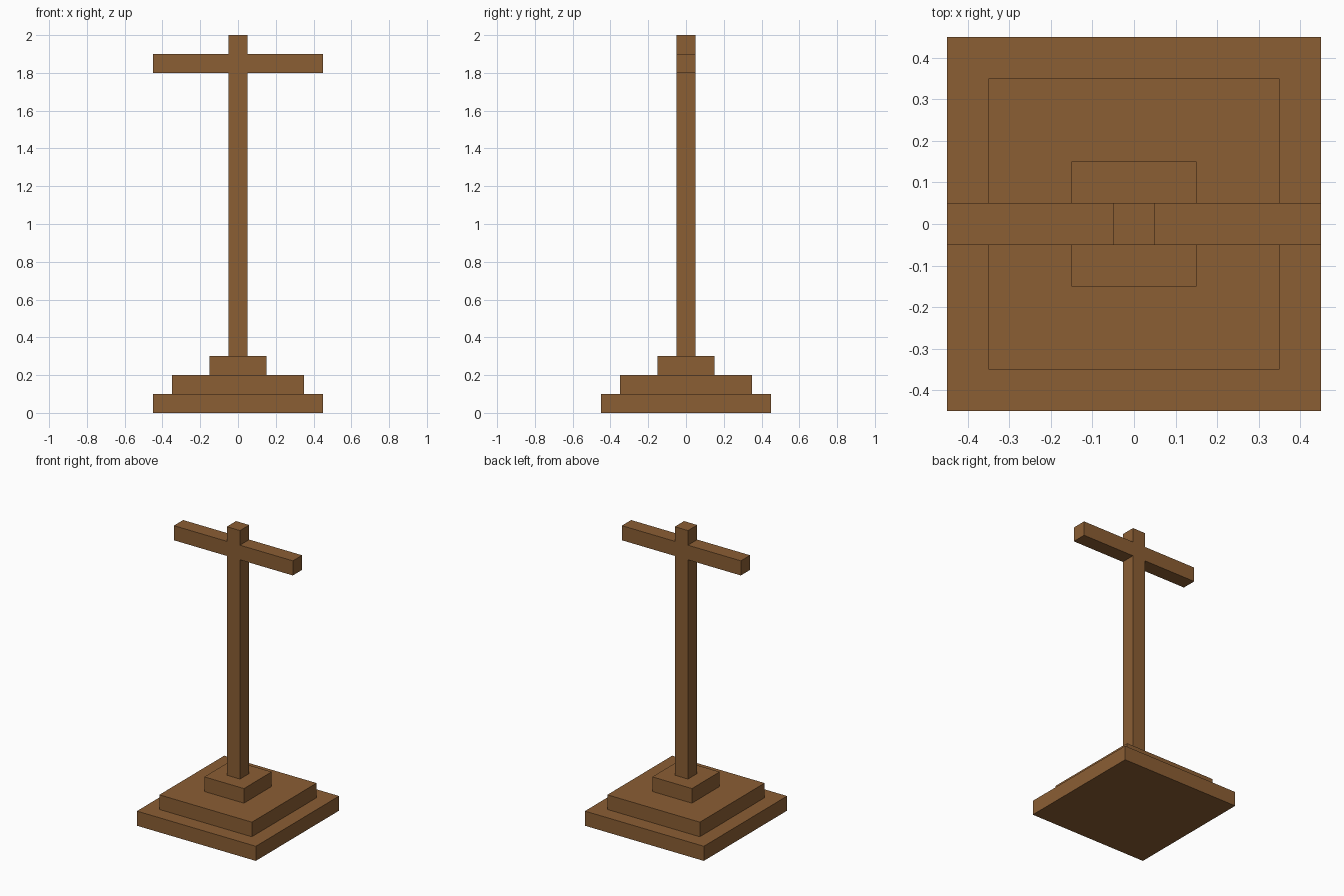
import bpy
import bmesh

cube = bpy.data.objects.get("Cube")
if cube:
    bpy.data.objects.remove(cube, do_unlink=True)

# Single brown wood colour
wood = bpy.data.materials.new("brown wood")
wood.use_nodes = True
colour = (0.258, 0.112, 0.034, 1.0)
wood.diffuse_color = colour
bsdf = next(n for n in wood.node_tree.nodes if n.type == 'BSDF_PRINCIPLED')
bsdf.inputs["Base Color"].default_value = colour
bsdf.inputs["Roughness"].default_value = 0.8


def extrude_profile(name, points, direction):
    """Extrude a closed flat outline along a direction into a solid object."""
    bm = bmesh.new()
    face = bm.faces.new([bm.verts.new(p) for p in points])
    result = bmesh.ops.extrude_face_region(bm, geom=[face], use_keep_orig=True)
    moved = [g for g in result["geom"] if isinstance(g, bmesh.types.BMVert)]
    bmesh.ops.translate(bm, verts=moved, vec=direction)
    bmesh.ops.recalc_face_normals(bm, faces=bm.faces)
    mesh = bpy.data.meshes.new(name)
    bm.to_mesh(mesh)
    bm.free()
    mesh.materials.append(wood)
    obj = bpy.data.objects.new(name, mesh)
    bpy.context.collection.objects.link(obj)
    return obj


# Three stacked square base steps
STEP = 0.1
steps = [("bottom_step", 0.45), ("middle_step", 0.35), ("top_step", 0.15)]
for i, (name, r) in enumerate(steps):
    z = i * STEP
    extrude_profile(name, [(-r, -r, z), (r, -r, z), (r, r, z), (-r, r, z)],
                    (0, 0, STEP))

# Upright post and crossbar as one flush piece: right half outline, mirrored
T = 0.05
half = [(T, 0.3), (T, 1.8), (0.45, 1.8), (0.45, 1.9), (T, 1.9), (T, 2.0)]
outline = half + [(-x, z) for x, z in reversed(half)]
extrude_profile("post_and_crossbar", [(x, -T, z) for x, z in outline],
                (0, 2 * T, 0))
